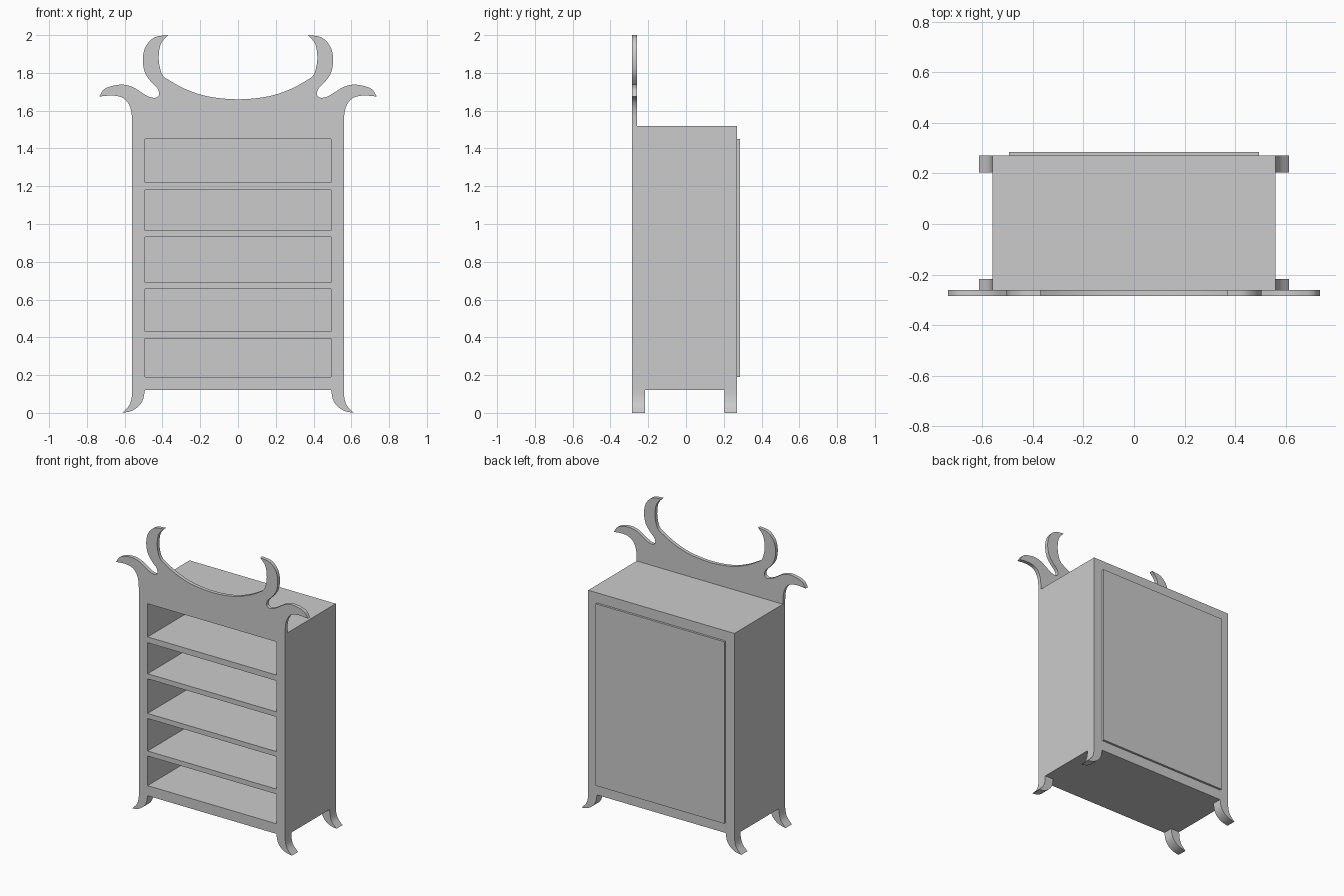
import bpy, math
from mathutils import Vector

if "Cube" in bpy.data.objects:
    bpy.data.objects.remove(bpy.data.objects["Cube"])


def smooth_path(pts, steps=5):
    """Catmull-Rom through pts, ends kept sharp; last point omitted."""
    p = [Vector(q) for q in pts]
    p = [2 * p[0] - p[1]] + p + [2 * p[-1] - p[-2]]
    out = []
    for a, b, c, d in zip(p, p[1:], p[2:], p[3:]):
        for i in range(steps):
            t = i / steps
            out.append(0.5 * (2 * b + (c - a) * t + (2 * a - 5 * b + 4 * c - d) * t * t
                              + (3 * b - a - 3 * c + d) * t ** 3))
    return out


def mirrored(pts):
    return [(-x, z) for x, z in reversed(pts)]


def rect(x0, x1, z0, z1):
    return [(x0, z0), (x1, z0), (x1, z1), (x0, z1)]


def extrude_profile(name, loops, y0, y1):
    """Extrude x-z loops (first outline, rest holes) from y0 to y1."""
    cu = bpy.data.curves.new(name, 'CURVE')
    cu.dimensions = '2D'
    cu.fill_mode = 'BOTH'
    cu.extrude = (y1 - y0) / 2
    for loop in loops:
        sp = cu.splines.new('POLY')
        sp.points.add(len(loop) - 1)
        for pt, (x, z) in zip(sp.points, loop):
            pt.co = (x, z, 0, 1)
        sp.use_cyclic_u = True
    ob = bpy.data.objects.new(name, cu)
    bpy.context.collection.objects.link(ob)
    ob.location.y = (y0 + y1) / 2
    ob.rotation_euler.x = math.pi / 2
    bpy.ops.object.select_all(action='DESELECT')
    ob.select_set(True)
    bpy.context.view_layer.objects.active = ob
    bpy.ops.object.convert(target='MESH')
    # weld caps to walls so sharp and smooth edges are found by angle
    bpy.ops.object.mode_set(mode='EDIT')
    bpy.ops.mesh.select_all(action='SELECT')
    bpy.ops.mesh.remove_doubles(threshold=0.0001)
    bpy.ops.mesh.normals_make_consistent(inside=False)
    bpy.ops.object.mode_set(mode='OBJECT')
    bpy.ops.object.shade_smooth_by_angle(angle=math.radians(35))
    return ob


FRONT, BACK = -0.285, 0.27

# cabinet body with five open bays
bays = [(0.19, 0.395), (0.43, 0.655), (0.69, 0.93), (0.965, 1.18), (1.22, 1.45)]
extrude_profile("cabinet_body",
                [rect(-0.56, 0.56, 0.12, 1.52)] + [rect(-0.493, 0.493, a, b) for a, b in bays],
                FRONT, BACK)

# raised back panel
extrude_profile("back_panel", [rect(-0.493, 0.493, 0.19, 1.45)], BACK, 0.285)

# horned crest above the front
outer = [(.56, 1.52), (.564, 1.59), (.58, 1.637), (.611, 1.668), (.664, 1.68), (.735, 1.675)]
horns = [(.735, 1.675), (.71, 1.712), (.67, 1.73), (.612, 1.738), (.558, 1.725),
         (.516, 1.70), (.474, 1.675), (.437, 1.668), (.418, 1.685), (.426, 1.717),
         (.458, 1.75), (.49, 1.795), (.503, 1.85), (.50, 1.907), (.479, 1.955),
         (.437, 1.99), (.37, 2.0)]
dip = [(.37, 2.0), (.405, 1.96), (.418, 1.913), (.418, 1.85), (.40, 1.79),
       (.363, 1.76), (.273, 1.712), (.157, 1.675)]
crest = []
for part in (outer, horns, dip + [(0, 1.66)] + mirrored(dip), mirrored(horns), mirrored(outer)):
    crest += smooth_path(part)
crest.append((-0.56, 1.52))
extrude_profile("crest", [crest], FRONT, -0.26)

# four splayed feet
foot = (smooth_path([(.56, .12), (.563, .08), (.576, .04), (.612, 0)])
        + smooth_path([(.612, 0), (.565, .01), (.526, .035), (.503, .07), (.493, .12)])
        + [(.493, .12)])
for place, y0, y1 in (("front", FRONT, -0.217), ("back", 0.203, BACK)):
    extrude_profile(place + "_foot_right", [foot], y0, y1)
    extrude_profile(place + "_foot_left", [mirrored(foot)], y0, y1)
